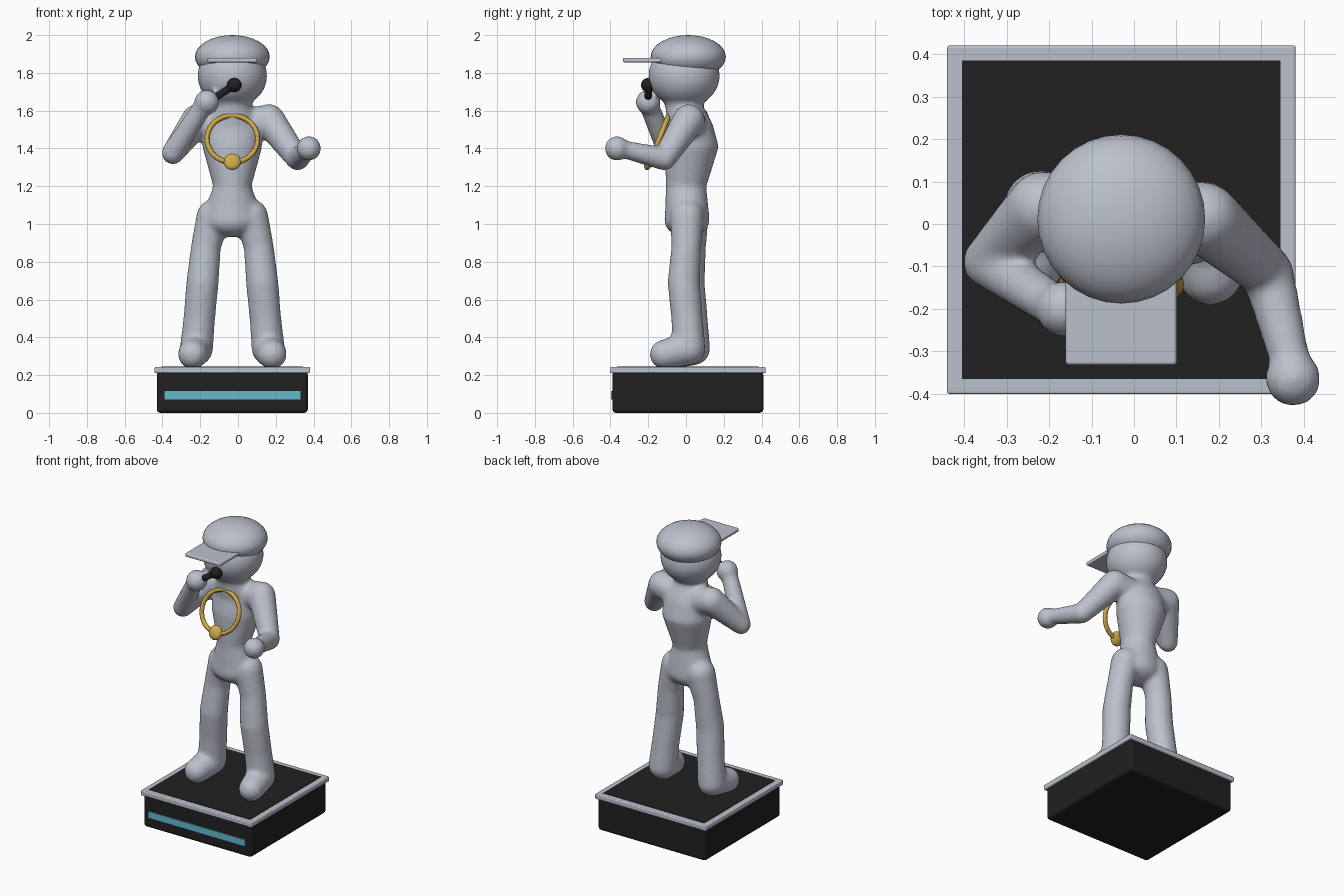
import bpy, bmesh, math
from mathutils import Vector, Matrix

cube = bpy.data.objects.get("Cube")
if cube:
    bpy.data.objects.remove(cube, do_unlink=True)

CX, CY = -0.03, 0.01  # centre of the figure and its stand


def material(name, rgb):
    m = bpy.data.materials.new(name)
    m.use_nodes = True
    m.diffuse_color = (*rgb, 1)
    m.node_tree.nodes["Principled BSDF"].inputs["Base Color"].default_value = (*rgb, 1)
    return m


grey = material("pale grey", (0.50, 0.53, 0.60))
black = material("black", (0.015, 0.015, 0.015))
gold = material("gold", (0.62, 0.41, 0.07))
cyan = material("cyan", (0.13, 0.48, 0.62))


def add_object(name, bm, mat, smooth=True):
    mesh = bpy.data.meshes.new(name)
    bmesh.ops.recalc_face_normals(bm, faces=bm.faces)
    bm.to_mesh(mesh)
    bm.free()
    mesh.materials.append(mat)
    for p in mesh.polygons:
        p.use_smooth = smooth
    obj = bpy.data.objects.new(name, mesh)
    bpy.context.collection.objects.link(obj)
    return obj


def box(name, low, high, mat, bevel=0.0):
    low, high = Vector(low), Vector(high)
    bm = bmesh.new()
    bmesh.ops.create_cube(bm, size=1, matrix=Matrix.Translation((low + high) / 2)
                          @ Matrix.Diagonal((*(high - low), 1)))
    obj = add_object(name, bm, mat, False)
    if bevel:
        mod = obj.modifiers.new("Bevel", "BEVEL")
        mod.width, mod.segments = bevel, 3
    return obj


def ellipsoid(bm, loc, radii):
    return bmesh.ops.create_uvsphere(
        bm, u_segments=32, v_segments=16, radius=1,
        matrix=Matrix.Translation(loc) @ Matrix.Diagonal((*radii, 1)))["verts"]


def chain(bm, stations):
    """Hull each pair of neighbouring ellipsoids into a tapered link."""
    for a, b in zip(stations, stations[1:]):
        link = bmesh.new()
        for loc, r in (a, b):
            ellipsoid(link, loc, r if isinstance(r, tuple) else (r, r, r))
        hull = bmesh.ops.convex_hull(link, input=link.verts)
        bmesh.ops.delete(link, geom=list({v for v in hull["geom_interior"]
                                          if isinstance(v, bmesh.types.BMVert)}), context="VERTS")
        tmp = bpy.data.meshes.new("link")
        link.to_mesh(tmp)
        link.free()
        bm.from_mesh(tmp)
        bpy.data.meshes.remove(tmp)


# Stand: body, rim plate, top panel and light strip
box("stand_body", (CX - .40, CY - .40, 0), (CX + .40, CY + .40, .22), black, .02)
box("stand_rim", (CX - .411, CY - .411, .21), (CX + .411, CY + .411, .243), grey, .006)
box("stand_top_panel", (CX - .375, CY - .375, .24), (CX + .375, CY + .375, .245), black)
box("light_strip", (CX - .36, CY - .407, .07), (CX + .36, CY - .398, .115), cyan)

# Body: torso, head and limbs fused into one soft skin
bm = bmesh.new()
chain(bm, [((CX, .005, 1.02), (.15, .12, .09)),
           ((CX, .005, 1.08), (.14, .115, .07)),
           ((CX, 0, 1.20), (.10, .107, .06)),
           ((CX, .03, 1.41), (.158, .142, .08)),
           ((CX, .025, 1.51), (.155, .12, .08)),
           ((CX, -.01, 1.62), (.10, .10, .05)),
           ((CX, -.01, 1.67), (.11, .11, .05))])
ellipsoid(bm, (CX, -.01, 1.785), (.185, .19, .17))
for side, back in ((1, 0), (-1, .025)):
    def at(x, y, z):
        return (CX + side * x, y + back, z)
    chain(bm, [(at(.10, .005, 1.04), .09), (at(.14, .002, .88), .079),
               (at(.158, -.012, .69), .086), (at(.175, .006, .50), .084),
               (at(.19, .015, .34), .088), (at(.21, -.115, .31), .078)])
# Arms: right one raised to the mouth, left one held forward
chain(bm, [((CX, .03, 1.51), .085), ((-.215, .04, 1.55), .085),
           ((-.345, -.09, 1.375), .06), ((-.20, -.185, 1.60), .052)])
chain(bm, [((CX, .03, 1.51), .085), ((.165, .015, 1.55), .085),
           ((.315, -.115, 1.345), .062), ((.37, -.33, 1.395), .047)])
ellipsoid(bm, (-.165, -.20, 1.645), (.067, .067, .067))
ellipsoid(bm, (.375, -.365, 1.40), (.066, .066, .066))
body = add_object("body", bm, grey)
mod = body.modifiers.new("Fuse", "REMESH")
mod.mode, mod.voxel_size, mod.use_smooth_shade = "VOXEL", .012, True
mod = body.modifiers.new("Soften", "SMOOTH")
mod.factor, mod.iterations = .5, 12

# Cap: flattened dome sliced along a slightly tilted plane, with a flat peak
bm = bmesh.new()
ellipsoid(bm, (CX, .012, 1.885), (.198, .199, .115))
cut = bmesh.ops.bisect_plane(bm, geom=bm.verts[:] + bm.edges[:] + bm.faces[:],
                             plane_co=(0, .012, 1.825), plane_no=(0, .07, 1), clear_inner=True)
bmesh.ops.contextual_create(bm, geom=[e for e in cut["geom_cut"]
                                      if isinstance(e, bmesh.types.BMEdge)])
cap = add_object("cap", bm, grey)
box("cap_peak", (CX - .131, -.333, 1.856), (CX + .131, -.12, 1.88), grey, .008)

# Microphone
bm = bmesh.new()
tip, grip = Vector((-.02, -.20, 1.735)), Vector((-.18, -.20, 1.63))
axis = tip - grip
bmesh.ops.create_cone(bm, cap_ends=True, segments=24, radius1=.018, radius2=.02,
                      depth=axis.length, matrix=Matrix.Translation((tip + grip) / 2)
                      @ axis.to_track_quat("Z", "Y").to_matrix().to_4x4())
ellipsoid(bm, tip, (.038, .038, .038))
add_object("microphone", bm, black)

# Necklace ring and its pendant
bpy.ops.mesh.primitive_torus_add(location=(CX, -.142, 1.45), major_radius=.134, minor_radius=.014,
                                 major_segments=48, minor_segments=12,
                                 rotation=(math.radians(90 - 22), 0, 0))
ring = bpy.context.object
ring.name = "necklace"
ring.data.materials.append(gold)
bpy.ops.object.shade_smooth_by_angle()
bm = bmesh.new()
ellipsoid(bm, (0, 0, 0), (.046, .024, .046))
pendant = add_object("pendant", bm, gold)
pendant.location = (CX, -.195, 1.33)
pendant.rotation_euler.x = math.radians(-22)

# Keep the cap's sliced edge crisp
bpy.ops.object.select_all(action="DESELECT")
cap.select_set(True)
bpy.context.view_layer.objects.active = cap
bpy.ops.object.shade_smooth_by_angle(angle=math.radians(35))
